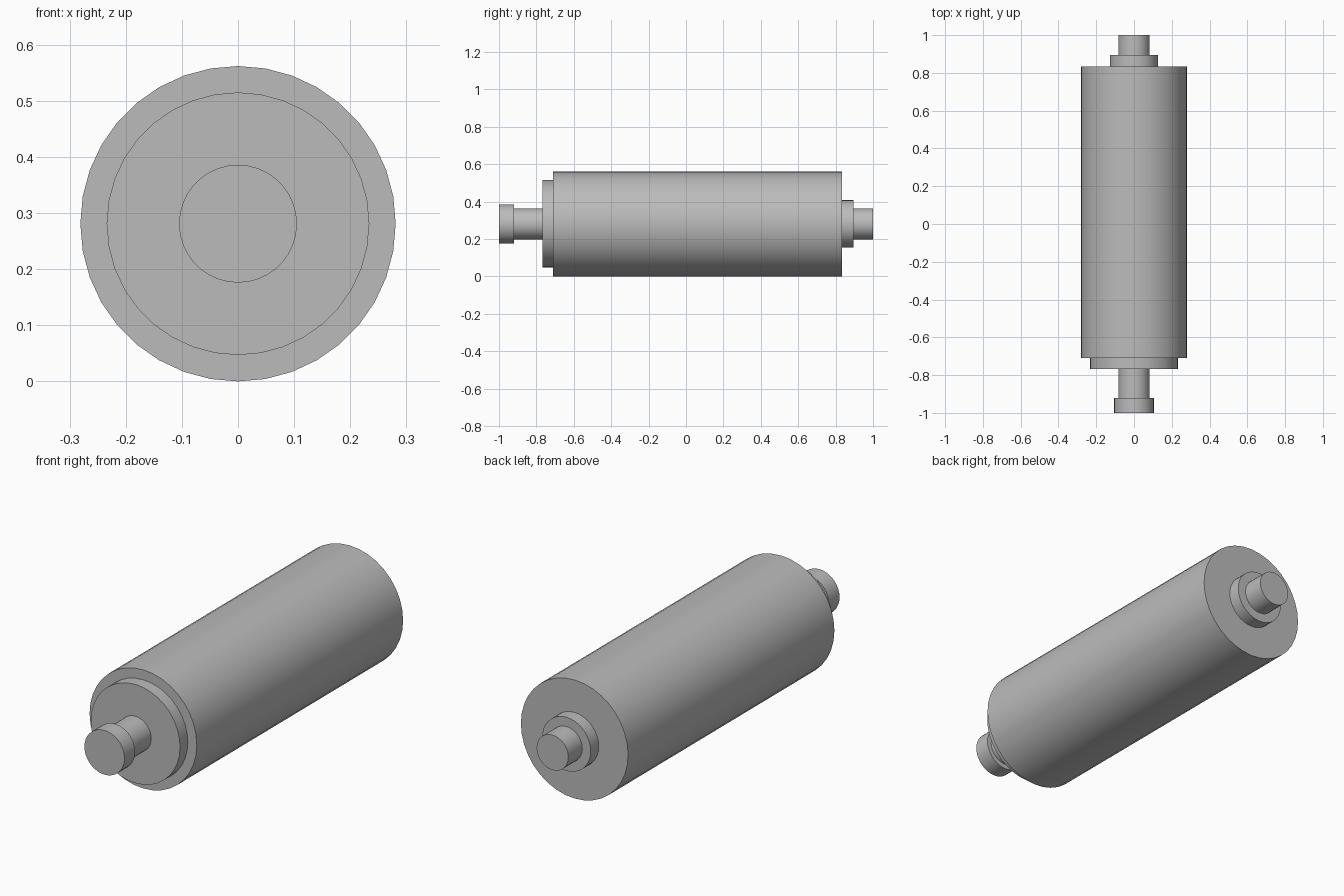
import bpy
import math

cube = bpy.data.objects.get("Cube")
if cube:
    bpy.data.objects.remove(cube, do_unlink=True)

BODY_RADIUS = 0.281

# Single plain grey finish
grey = bpy.data.materials.new("plain grey")
grey.use_nodes = True
grey.diffuse_color = (0.5, 0.5, 0.5, 1)
grey.node_tree.nodes["Principled BSDF"].inputs["Base Color"].default_value = (0.5, 0.5, 0.5, 1)


def turned_part(name, radius, start, end, sides=36):
    """Cylinder along y, centred on the roller axis."""
    bpy.ops.mesh.primitive_cylinder_add(
        vertices=sides, radius=radius, depth=end - start,
        location=(0, (start + end) / 2, BODY_RADIUS),
        rotation=(math.pi / 2, 0, 0))
    part = bpy.context.object
    part.name = name
    part.data.materials.append(grey)
    bpy.ops.object.transform_apply(location=False, rotation=True, scale=True)
    bpy.ops.object.shade_smooth_by_angle(angle=math.radians(30))
    return part


# Main drum and its stepped ends
turned_part("roller_body", BODY_RADIUS, -0.71, 0.835)
turned_part("front_flange", 0.234, -0.768, -0.71)
turned_part("back_collar", 0.127, 0.835, 0.895)

# Axle stubs and the front end cap
turned_part("front_axle", 0.083, -0.92, -0.768)
turned_part("front_axle_cap", 0.105, -1.0, -0.92)
turned_part("back_axle", 0.083, 0.895, 1.0)
